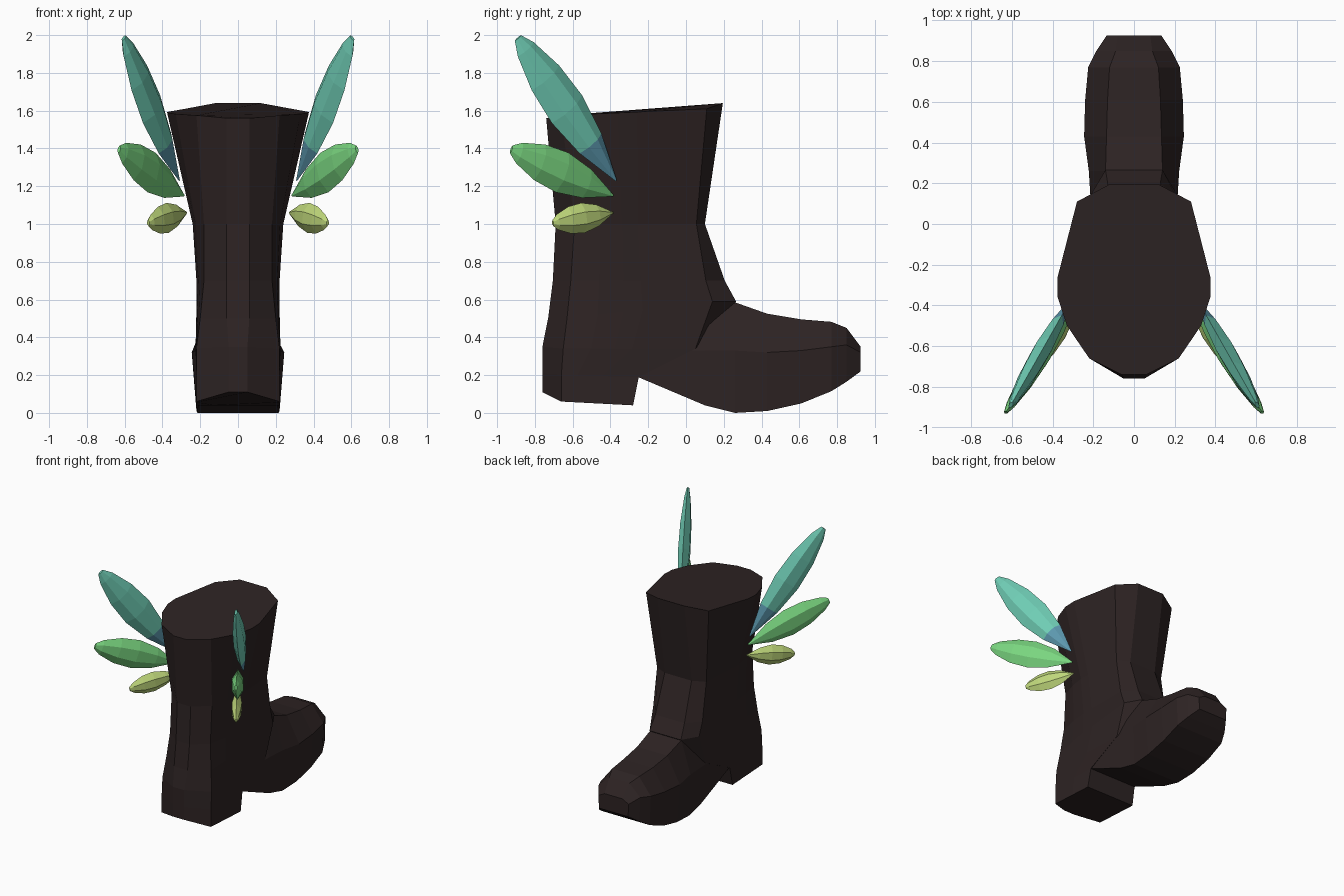
import bpy, bmesh
from mathutils import Vector

if "Cube" in bpy.data.objects:
    bpy.data.objects.remove(bpy.data.objects["Cube"])


def material(name, rgb):
    m = bpy.data.materials.new(name)
    lin = [((c / 255 + 0.055) / 1.055) ** 2.4 for c in rgb]
    m.diffuse_color = (*lin, 1)
    m.use_nodes = True
    m.node_tree.nodes["Principled BSDF"].inputs["Base Color"].default_value = m.diffuse_color
    return m


LEATHER = material("dark brown leather", (45, 35, 35))
TEAL = material("teal", (112, 206, 182))
BLUE = material("dusty blue", (92, 152, 174))
GREEN = material("leaf green", (122, 214, 128))
LIME = material("pale lime", (190, 214, 122))


def loft(name, rings, mats, rule=None):
    """Skin closed rings of points, cap both ends, colour by ring index."""
    bm = bmesh.new()
    loops = [[bm.verts.new(p) for p in r] for r in rings]
    n = len(loops[0])
    for k, (a, b) in enumerate(zip(loops, loops[1:])):
        for i in range(n):
            j = (i + 1) % n
            f = bm.faces.new((a[i], a[j], b[j], b[i]))
            f.material_index = rule(k) if rule else 0
    bm.faces.new(loops[0]).material_index = rule(0) if rule else 0
    bm.faces.new(loops[-1])
    bmesh.ops.recalc_face_normals(bm, faces=bm.faces)
    me = bpy.data.meshes.new(name)
    bm.to_mesh(me)
    bm.free()
    for m in mats:
        me.materials.append(m)
    ob = bpy.data.objects.new(name, me)
    bpy.context.collection.objects.link(ob)
    return ob


def mirrored(half):
    return half + [(-x, y, z) for x, y, z in reversed(half)]


# Shaft and heel: front flat, front corner, side width, rear corner, rear flat
def shaft_ring(front, corner, wm, rear_corner, rear):
    c, r = Vector(corner), Vector(rear_corner)
    half = [front, corner]
    for t, w in ((0.48, wm), (0.61, wm), (0.79, wm + (r.x - wm) * 0.29)):
        p = c.lerp(r, t)
        half.append((w, p.y, p.z))
    return mirrored(half + [rear_corner, rear])


shaft = loft("boot_shaft_and_heel", [
    shaft_ring((.13, -.28, .04), (.22, -.28, .04), .22, (.22, -.66, .06), (.05, -.76, .11)),
    shaft_ring((.13, -.25, .19), (.215, -.25, .19), .22, (.22, -.66, .2), (.05, -.76, .21)),
    shaft_ring((.13, .1, .34), (.21, .05, .34), .225, (.22, -.65, .34), (.05, -.76, .35)),
    shaft_ring((.14, .265, .59), (.215, .14, .59), .22, (.2, -.63, .5), (.06, -.73, .5)),
    shaft_ring((.13, .205, .7), (.22, .105, .7), .22, (.18, -.61, .7), (.06, -.705, .7)),
    shaft_ring((.12, .1, 1.0), (.22, .055, 1.0), .24, (.18, -.59, 1.0), (.06, -.69, 1.0)),
    shaft_ring((.12, .195, 1.64), (.28, .11, 1.61), .375, (.22, -.66, 1.575), (.06, -.74, 1.56)),
], [LEATHER])

# Foot: sections along y (y, top z/width, middle z/width, sole z/width)
FOOT = [
    (-.255, .56, .10, .33, .20, .19, .212),
    (.10, .60, .13, .33, .212, .04, .212),
    (.26, .585, .14, .33, .222, .0, .215),
    (.43, .525, .135, .32, .245, .01, .22),
    (.61, .495, .13, .33, .24, .05, .22),
    (.77, .482, .12, .35, .225, .115, .215),
    (.85, .45, .09, .36, .185, .165, .18),
    (.925, .35, .08, .32, .135, .22, .13),
]
foot = loft("boot_foot", [
    mirrored([(wt, y, zt), (wm, y, zm), (wb, y, zb)])
    for y, zt, wt, zm, wm, zb, wb in FOOT], [LEATHER])

# Fuse the foot to the shaft
mod = shaft.modifiers.new("join_foot", 'BOOLEAN')
mod.operation = 'UNION'
mod.solver = 'EXACT'
mod.object = foot
bpy.context.view_layer.update()
fused = bpy.data.meshes.new_from_object(
    shaft.evaluated_get(bpy.context.evaluated_depsgraph_get()))
shaft.modifiers.clear()
if len(fused.polygons) > 60:
    shaft.data = fused
    shaft.name = "boot"
    bpy.data.objects.remove(foot)

# Wing feathers: flat six-sided blades, (distance along, relative size)
BLADE = [(0, .04), (.26, .72), (.5, 1), (.72, .9), (.92, .52), (1, .2)]


def feather(name, side, base, tip, width, thick, mats):
    base, tip = (Vector((p[0] * side, p[1], p[2])) for p in (base, tip))
    axis = tip - base
    flat = axis.cross(Vector((0, 0, 1))).normalized()
    up = flat.cross(axis).normalized()
    rings = []
    for t, s in BLADE:
        c = base + axis * t
        rings.append([c + up * (u * width * s) + flat * (v * thick * s) for u, v in
                      ((1, 0), (.4, 1), (-.4, 1), (-1, 0), (-.4, -1), (.4, -1))])
    rule = (lambda k: 1 if k == 0 else 0) if len(mats) > 1 else None
    loft(name, rings, mats, rule)


for side, label in ((1, "right"), (-1, "left")):
    feather("top_feather_" + label, side, (.31, -.37, 1.23), (.605, -.89, 1.985),
            .118, .042, [TEAL, BLUE])
    feather("middle_feather_" + label, side, (.285, -.385, 1.15), (.63, -.925, 1.395),
            .112, .042, [GREEN])
    feather("lower_feather_" + label, side, (.27, -.385, 1.06), (.475, -.705, 1.005),
            .08, .036, [LIME])
